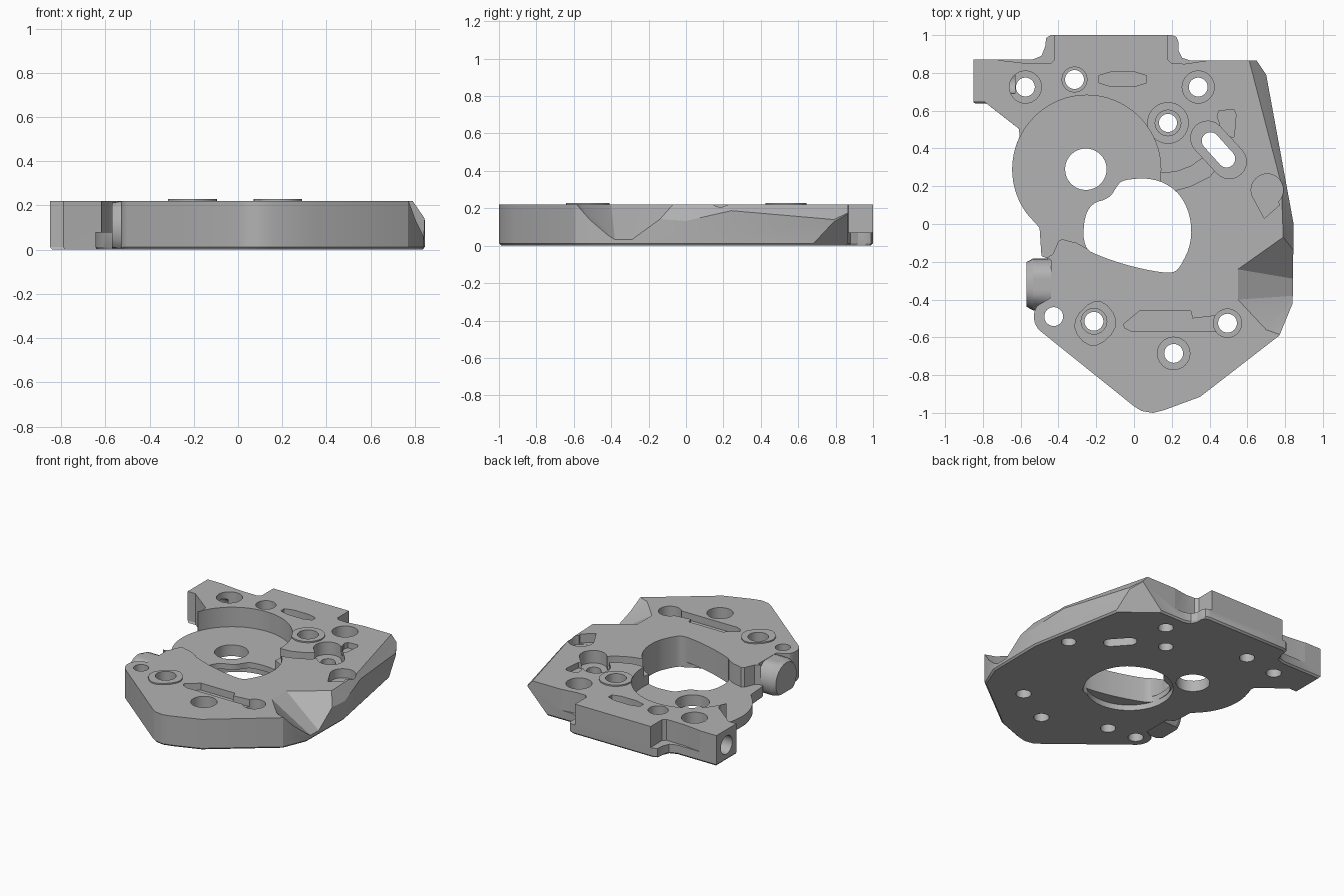
import bpy, bmesh, math
from mathutils import Vector

cube = bpy.data.objects.get("Cube")
if cube:
    bpy.data.objects.remove(cube)

TOP, FLOOR = 0.22, 0.08

grey = bpy.data.materials.new("machined_grey")
grey.use_nodes = True
grey.diffuse_color = (0.45, 0.45, 0.45, 1)
grey.node_tree.nodes["Principled BSDF"].inputs["Base Color"].default_value = grey.diffuse_color


# ---- helpers ----
def add(name, bm):
    bmesh.ops.recalc_face_normals(bm, faces=bm.faces)
    mesh = bpy.data.meshes.new(name)
    bm.to_mesh(mesh)
    bm.free()
    mesh.materials.append(grey)
    ob = bpy.data.objects.new(name, mesh)
    bpy.context.collection.objects.link(ob)
    return ob


def loft(name, rings):
    """Solid through matching rings, each given as (points, z)."""
    bm = bmesh.new()
    loops = [[bm.verts.new((x, y, z)) for x, y in pts] for pts, z in rings]
    n = len(loops[0])
    bm.faces.new(loops[0])
    bm.faces.new(loops[-1])
    for a, b in zip(loops, loops[1:]):
        for i in range(n):
            bm.faces.new((a[i], a[(i + 1) % n], b[(i + 1) % n], b[i]))
    return add(name, bm)


def prism(name, pts, z0, z1):
    return loft(name, [(pts, z0), (pts, z1)])


def arc(cx, cy, r, a0=0, a1=360, n=32):
    steps = n if a1 - a0 == 360 else n + 1
    return [(cx + r * math.cos(math.radians(a0 + (a1 - a0) * i / n)),
             cy + r * math.sin(math.radians(a0 + (a1 - a0) * i / n))) for i in range(steps)]


def rounded(pts, times=2):
    """Closed outline with its corners cut repeatedly."""
    for _ in range(times):
        out = []
        for p, q in zip(pts, pts[1:] + pts[:1]):
            p, q = Vector(p), Vector(q)
            out += [tuple(p.lerp(q, 0.25)), tuple(p.lerp(q, 0.75))]
        pts = out
    return pts


def slot(p, q, r):
    a = math.degrees(math.atan2(q[1] - p[1], q[0] - p[0]))
    return arc(*q, r, a - 90, a + 90, 12) + arc(*p, r, a + 90, a + 270, 12)


def combine(ob, other, op):
    mod = ob.modifiers.new(op, "BOOLEAN")
    mod.operation, mod.solver, mod.object = op, "EXACT", other
    bpy.context.view_layer.objects.active = ob
    bpy.ops.object.modifier_apply(modifier=mod.name)
    bpy.data.objects.remove(other)


def cut(pts, z0, z1=0.4):
    combine(plate, prism("cutter", pts, z0, z1), "DIFFERENCE")


def hull(points):
    bm = bmesh.new()
    for p in points:
        bm.verts.new(p)
    bmesh.ops.convex_hull(bm, input=bm.verts)
    return add("hull_cutter", bm)


def shave(a, b, c):
    """Remove everything beyond the plane through a, b, c, away from the middle."""
    a, b, c = Vector(a), Vector(b), Vector(c)
    no = (b - a).cross(c - a).normalized()
    if no.dot(a - Vector((0, 0, 0.1))) < 0:
        no = -no
    bm = bmesh.new()
    bm.from_mesh(plate.data)
    bmesh.ops.bisect_plane(bm, geom=bm.verts[:] + bm.edges[:] + bm.faces[:],
                           plane_co=a, plane_no=no, clear_outer=True)
    bmesh.ops.holes_fill(bm, edges=[e for e in bm.edges if e.is_boundary])
    bmesh.ops.recalc_face_normals(bm, faces=bm.faces)
    bm.to_mesh(plate.data)
    bm.free()


# ---- plate outline with a small chamfer round the underside ----
outline = [(-0.85, 0.87), (-0.85, 0.645), (-0.79, 0.645), (-0.61, 0.505)]
outline += arc(-0.25, 0.29, 0.395, 154, 217, 14)
outline += [(-0.5, -0.02), (-0.49, -0.17), (-0.44, -0.19), (-0.44, -0.39), (-0.5, -0.425)]
outline += arc(-0.425, -0.49, 0.105, 150, 225, 8)
outline += [(0.0, -0.965), (0.04, -0.99), (0.1, -1.0), (0.16, -0.985), (0.35, -0.915),
            (0.77, -0.59), (0.84, -0.42), (0.845, 0.0), (0.7, 0.79), (0.65, 0.865)]
outline += [(0.3, 0.865), (0.255, 0.88), (0.235, 0.92), (0.235, 0.965), (0.225, 0.99), (0.2, 1.0)]
outline += [(-0.44, 1.0), (-0.465, 0.985), (-0.47, 0.94), (-0.49, 0.89), (-0.54, 0.87)]
plate = loft("plate", [([(x * 0.988, y * 0.988) for x, y in outline], 0),
                       (outline, 0.012), (outline, TOP)])

# ---- sloping edges on the left side ----
shave((0.61, 0.865, TOP), (0.78, 0.21, TOP), (0.7, 0.79, 0.14))
shave((0.78, 0.21, TOP), (0.79, -0.07, TOP), (0.84, 0.0, 0.14))
shave((0.65, 0.865, 0.17), (0.7, 0.8, 0.14), (0.72, 0.68, 0.01))

# ---- raised pads ----
for pad in (arc(0.18, 0.535, 0.11),
            rounded([(-0.35, -0.53), (-0.22, -0.68), (-0.06, -0.53), (-0.19, -0.37)])):
    combine(plate, prism("pad", pad, 0.15, 0.229), "UNION")

# ---- side port on the right ----
port = [(0.137, -0.4), (0.137, -0.53), (0.115, -0.57)]
bm = bmesh.new()
bmesh.ops.create_circle(bm, cap_ends=True, segments=32, radius=0.137)
ring = bm.faces[:]
for depth, scale in ((0.12, 1), (0.035, 0.86)):
    ring = [f for f in bmesh.ops.extrude_face_region(bm, geom=ring)["geom"]
            if isinstance(f, bmesh.types.BMVert)]
    bmesh.ops.translate(bm, verts=ring, vec=(0, 0, depth))
    bmesh.ops.scale(bm, verts=ring, vec=(scale, scale, 1))
    ring = [f for f in bm.faces if all(v in ring for v in f.verts)]
for v in bm.verts:
    x, y, z = v.co
    v.co = (-0.415 - z, -0.32 + y, min(max(0.095 + x, 0.005), TOP - 0.002))
bmesh.ops.remove_doubles(bm, verts=bm.verts, dist=0.0001)
combine(plate, add("port", bm), "UNION")

# ---- low round seat and its open side ----
cut(arc(-0.25, 0.29, 0.392, n=64), FLOOR)
cut([(-0.8, 0.44), (-0.8, -0.178), (-0.46, -0.178), (-0.43, -0.16), (-0.4, -0.09), (-0.38, -0.08),
     (-0.33, -0.085), (-0.25, -0.13), (0, 0), (0.138, 0.19), (0.138, 0.28), (-0.2, 0.4)], FLOOR)

# ---- central opening, wider and round below ----
opening = [(-0.06, 0.235), (0.1, 0.245), (0.23, 0.18), (0.3, 0.05), (0.305, -0.1), (0.25, -0.22),
           (0.21, -0.262), (0.1, -0.25), (-0.05, -0.215), (-0.18, -0.17), (-0.265, -0.13),
           (-0.268, 0.02), (-0.225, 0.11), (-0.13, 0.135), (-0.09, 0.2)]
cut(rounded(opening), -0.1)
cut(arc(0.015, -0.03, 0.285, n=48), -0.1, 0.04)

# ---- through holes: x, y, radius, counterbore radius, counterbore floor ----
HOLES = [(-0.575, 0.725, 0.05, 0.085, 0.12), (-0.315, 0.765, 0.05, 0.066, 0.12),
         (0.34, 0.725, 0.05, 0.085, 0.12), (0.18, 0.535, 0.048, 0.068, 0.14),
         (0.705, 0.18, 0.048, 0.085, 0.155), (-0.425, -0.49, 0.05, 0, 0),
         (-0.212, -0.515, 0.05, 0.068, 0.14), (0.21, -0.685, 0.05, 0.086, 0.12),
         (0.495, -0.525, 0.05, 0.075, 0.15), (-0.255, 0.29, 0.11, 0, 0)]
for x, y, r, bore, depth in HOLES:
    cut(arc(x, y, r), -0.1)
    if bore:
        cut(arc(x, y, bore), depth)
cut(slot((0.405, 0.44), (0.49, 0.345), 0.046), -0.1)
cut(slot((0.39, 0.455), (0.505, 0.33), 0.09), 0.13)

# ---- shallow pockets and grooves ----
cut(rounded([(-0.185, 0.728), (0.065, 0.728), (0.065, 0.805), (-0.185, 0.805)], 1), 0.17)
cut([(-0.055, -0.53), (0.03, -0.46), (0.3, -0.46), (0.31, -0.5), (0.48, -0.48),
     (0.48, -0.57), (-0.01, -0.57), (-0.05, -0.55)], 0.17)
cut([(0.1, 0.27), (0.22, 0.275), (0.3, 0.305), (0.38, 0.36), (0.45, 0.31),
     (0.4, 0.25), (0.3, 0.2), (0.19, 0.17), (0.1, 0.17)], 0.15)
cut([(0.44, 0.47), (0.455, 0.53), (0.44, 0.57), (0.45, 0.6), (0.53, 0.605), (0.54, 0.58), (0.53, 0.46)], 0.18)
cut([(0.625, 0.15), (0.69, 0.03), (0.77, 0.1), (0.74, 0.2)], 0.156)

# ---- lowered shoulders either side of the back tab ----
cut([(-0.72, 0.868), (-0.58, 0.852), (-0.44, 0.85), (-0.42, 0.87), (-0.42, 1.1), (-0.72, 1.1)], 0.07)
cut([(0.38, 0.864), (0.38, 1.1), (0.18, 1.1), (0.18, 0.87), (0.2, 0.85), (0.27, 0.848)], 0.07)

# ---- faceted notch at the front left corner ----
combine(plate, hull([(0.55, -0.24, TOP), (0.55, -0.4, TOP), (0.845, -0.29, 0.03), (0.845, -0.38, 0.03),
                     (0.79, -0.07, TOP), (0.7, -0.56, TOP), (1.1, -0.29, -0.1), (1.1, -0.38, -0.1),
                     (1.1, 0.05, TOP), (1.1, -0.7, TOP), (0.55, -0.24, 0.4), (0.55, -0.4, 0.4),
                     (1.1, 0.05, 0.4), (1.1, -0.7, 0.4)]), "DIFFERENCE")

# ---- drilled holes entering from the right side ----
for x, y, r in ((-0.75, 0.755, 0.065), (-0.5, -0.32, 0.055)):
    bm = bmesh.new()
    bmesh.ops.create_cone(bm, cap_ends=True, segments=32, radius1=r, radius2=r, depth=0.24)
    for v in bm.verts:
        v.co = (x + v.co.z, y + v.co.y, 0.11 + v.co.x)
    combine(plate, add("side_drill", bm), "DIFFERENCE")

# ---- shading ----
bpy.ops.object.select_all(action="DESELECT")
plate.select_set(True)
bpy.context.view_layer.objects.active = plate
bpy.ops.object.shade_smooth_by_angle(angle=math.radians(25))
